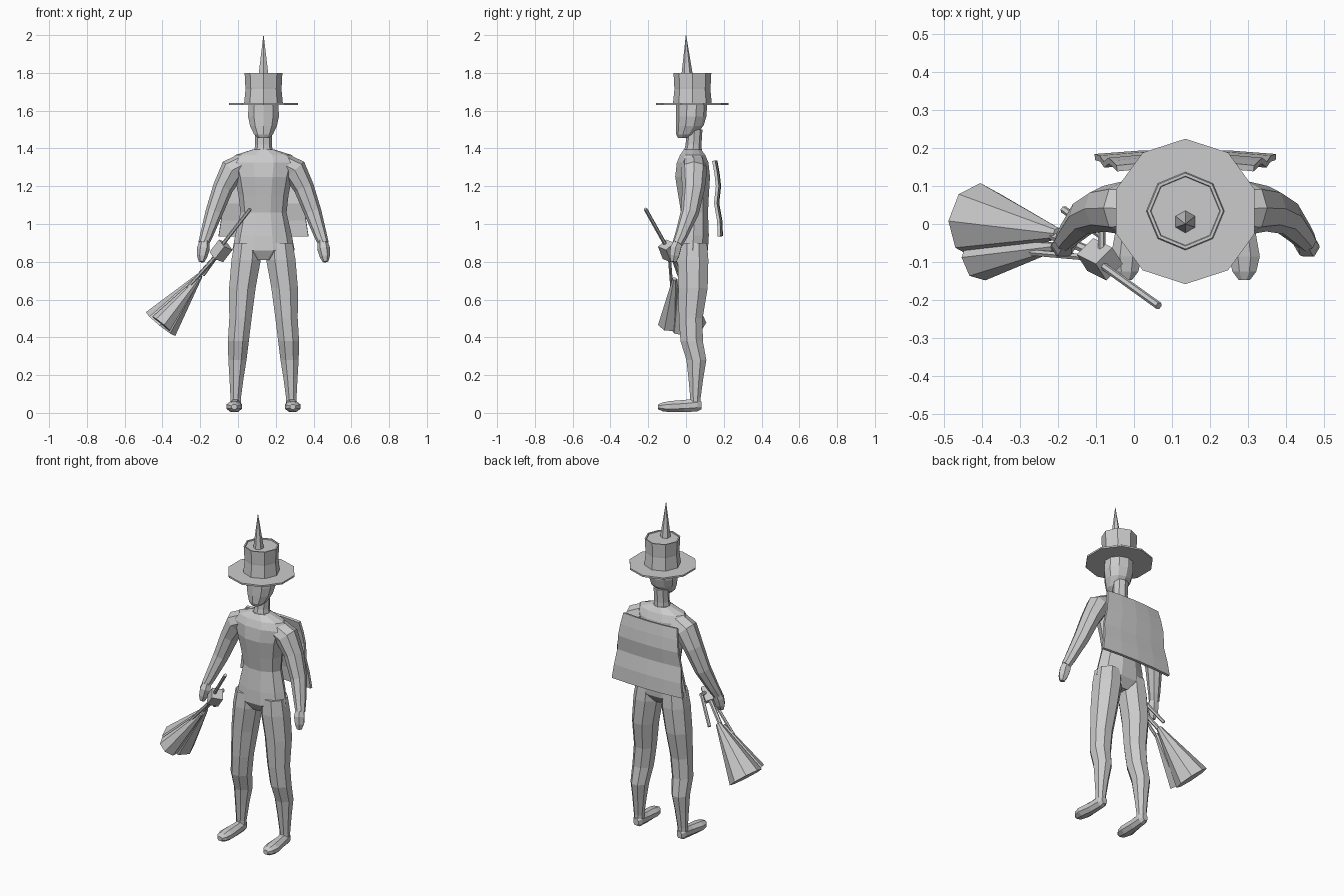
import bpy, bmesh, math
from mathutils import Vector

CX = 0.135  # body centre line

grey = bpy.data.materials.new("plain_grey")
grey.diffuse_color = (0.6, 0.6, 0.6, 1)


def finish(name, bm):
    bmesh.ops.recalc_face_normals(bm, faces=bm.faces)
    me = bpy.data.meshes.new(name)
    bm.to_mesh(me)
    bm.free()
    me.materials.append(grey)
    ob = bpy.data.objects.new(name, me)
    bpy.context.collection.objects.link(ob)
    return ob


def loft(name, rings, n=8, phase=0.0, axis=None, ref=(0, 1, 0), side=1):
    """Skin rings of (x, y, z, rx, ry); x is measured from the body centre line.
    With no axis, rings stand across the path."""
    bm = bmesh.new()
    pts = [Vector((CX + side * r[0], r[1], r[2])) for r in rings]
    loops = []
    for i, r in enumerate(rings):
        t = Vector(axis) if axis else pts[min(i + 1, len(pts) - 1)] - pts[max(i - 1, 0)]
        t.normalize()
        u = Vector(ref).cross(t).normalized()
        v = t.cross(u)
        loops.append([])
        for k in range(n):
            a = phase + 2 * math.pi * k / n
            loops[-1].append(bm.verts.new(pts[i] + u * r[3] * math.cos(a) + v * r[4] * math.sin(a)))
    for a, b in zip(loops, loops[1:]):
        for k in range(n):
            j = (k + 1) % n
            bm.faces.new((a[k], a[j], b[j], b[k]))
    bm.faces.new(loops[0])
    bm.faces.new(loops[-1])
    return finish(name, bm)


def rod(name, a, b, r0, r1=None, n=6):
    r1 = r0 if r1 is None else r1
    return loft(name, [(a[0] - CX, a[1], a[2], r0, r0), (b[0] - CX, b[1], b[2], r1, r1)], n)


UP = (0, 0, 1)

# Torso, neck and head
loft("torso", [
    (0, 0.03, 0.81, 0.07, 0.05), (0, 0.035, 0.86, 0.165, 0.085),
    (0, 0.04, 0.94, 0.15, 0.085), (0, 0.045, 1.06, 0.122, 0.075),
    (0, 0.04, 1.15, 0.132, 0.085), (0, 0.035, 1.25, 0.152, 0.097),
    (0, 0.035, 1.325, 0.175, 0.088), (0, 0.035, 1.365, 0.15, 0.07),
    (0, 0.035, 1.395, 0.055, 0.048)], 10, axis=UP)
loft("neck", [(0, 0.035, 1.37, 0.052, 0.05), (0, 0.04, 1.42, 0.044, 0.042),
              (0, 0.045, 1.50, 0.045, 0.042)], 8, axis=UP)
loft("head", [
    (0, -0.012, 1.455, 0.03, 0.03), (0, 0.0, 1.475, 0.053, 0.052),
    (0, 0.02, 1.52, 0.075, 0.073), (0, 0.028, 1.57, 0.086, 0.08),
    (0, 0.03, 1.635, 0.083, 0.082)], 10, math.pi / 10, UP)

# Hat: brim, crown with sunken top, spike
loft("hat_brim", [(0, 0.033, z, 0.191, 0.191) for z in (1.63, 1.64)], 10, math.pi / 2, UP)
loft("hat_crown", [(0, 0.034, z, r, r) for z, r in (
    (1.635, 0.103), (1.715, 0.095), (1.725, 0.096), (1.80, 0.1),
    (1.80, 0.092), (1.795, 0.09))], 8, 0, UP)
loft("hat_spike", [(0, 0.006, 1.79, 0.03, 0.03), (0, 0.0, 2.0, 0.001, 0.001)], 6, math.pi / 2, UP)

# Mirrored limbs
for side, label in ((1, "left"), (-1, "right")):
    loft(label + "_arm", [
        (0.105, 0.04, 1.315, 0.06, 0.065), (0.165, 0.042, 1.285, 0.067, 0.07),
        (0.215, 0.04, 1.19, 0.054, 0.06), (0.262, 0.02, 1.06, 0.046, 0.048),
        (0.302, -0.025, 0.94, 0.034, 0.034), (0.318, -0.045, 0.895, 0.028, 0.028)],
        8, side=side)
    loft(label + "_hand", [
        (0.312, -0.04, 0.91, 0.026, 0.026), (0.318, -0.055, 0.87, 0.034, 0.032),
        (0.325, -0.062, 0.83, 0.028, 0.028), (0.328, -0.068, 0.80, 0.015, 0.016)],
        6, side=side)
    loft(label + "_leg", [
        (0.085, 0.037, 0.90, 0.075, 0.08), (0.092, 0.037, 0.81, 0.084, 0.088),
        (0.112, 0.037, 0.66, 0.076, 0.084), (0.122, 0.025, 0.50, 0.064, 0.068),
        (0.133, 0.03, 0.38, 0.06, 0.064), (0.138, 0.055, 0.28, 0.052, 0.057),
        (0.143, 0.052, 0.18, 0.04, 0.042), (0.147, 0.05, 0.08, 0.03, 0.03),
        (0.147, 0.05, 0.04, 0.03, 0.03)], 8, math.pi / 8, UP, side=side)
    loft(label + "_foot", [
        (0.147, 0.082, 0.04, 0.018, 0.022), (0.147, 0.06, 0.042, 0.031, 0.037),
        (0.15, -0.01, 0.036, 0.035, 0.035), (0.155, -0.085, 0.033, 0.044, 0.032),
        (0.155, -0.125, 0.032, 0.034, 0.025), (0.155, -0.147, 0.032, 0.016, 0.014)],
        8, math.pi / 8, (0, -1, 0), UP, side)

# Cape: rippled sheet, wider at the hem
bm = bmesh.new()
rows = ((0.158, 1.335, 0.18), (0.17, 1.27, 0.192), (0.178, 1.2, 0.202),
        (0.168, 1.11, 0.214), (0.184, 1.02, 0.225), (0.188, 0.935, 0.238))
grid = [[bm.verts.new((CX + w * s, y - 0.012 * s * s, z)) for s in (-1, -0.5, 0, 0.5, 1)]
        for y, z, w in rows]
for a, b in zip(grid, grid[1:]):
    for k in range(4):
        bm.faces.new((a[k], a[k + 1], b[k + 1], b[k]))
cape = finish("cape", bm)
mod = cape.modifiers.new("thickness", 'SOLIDIFY')
mod.thickness = 0.016
mod.offset = 0

# Broom: handle, binding block, twigs and two flared bundles
rod("broom_handle", (0.065, -0.215, 1.08), (-0.13, -0.075, 0.83), 0.01)
rod("broom_block", (-0.065, -0.105, 0.89), (-0.115, -0.08, 0.825), 0.045, n=4)
rod("broom_twig_long", (-0.08, -0.085, 0.87), (-0.24, -0.02, 0.69), 0.012)
rod("broom_twig_low", (-0.10, -0.09, 0.85), (-0.27, -0.075, 0.66), 0.009)
rod("broom_twig_short", (-0.085, -0.03, 0.87), (-0.185, 0.038, 0.73), 0.01)
rod("broom_twig_cross", (-0.085, -0.1, 0.87), (-0.085, -0.02, 0.875), 0.01)
rod("broom_bundle_large", (-0.20, -0.025, 0.73), (-0.41, 0.008, 0.47), 0.015, 0.1, 8)
rod("broom_bundle_small", (-0.21, -0.06, 0.71), (-0.405, -0.088, 0.47), 0.012, 0.062, 7)
